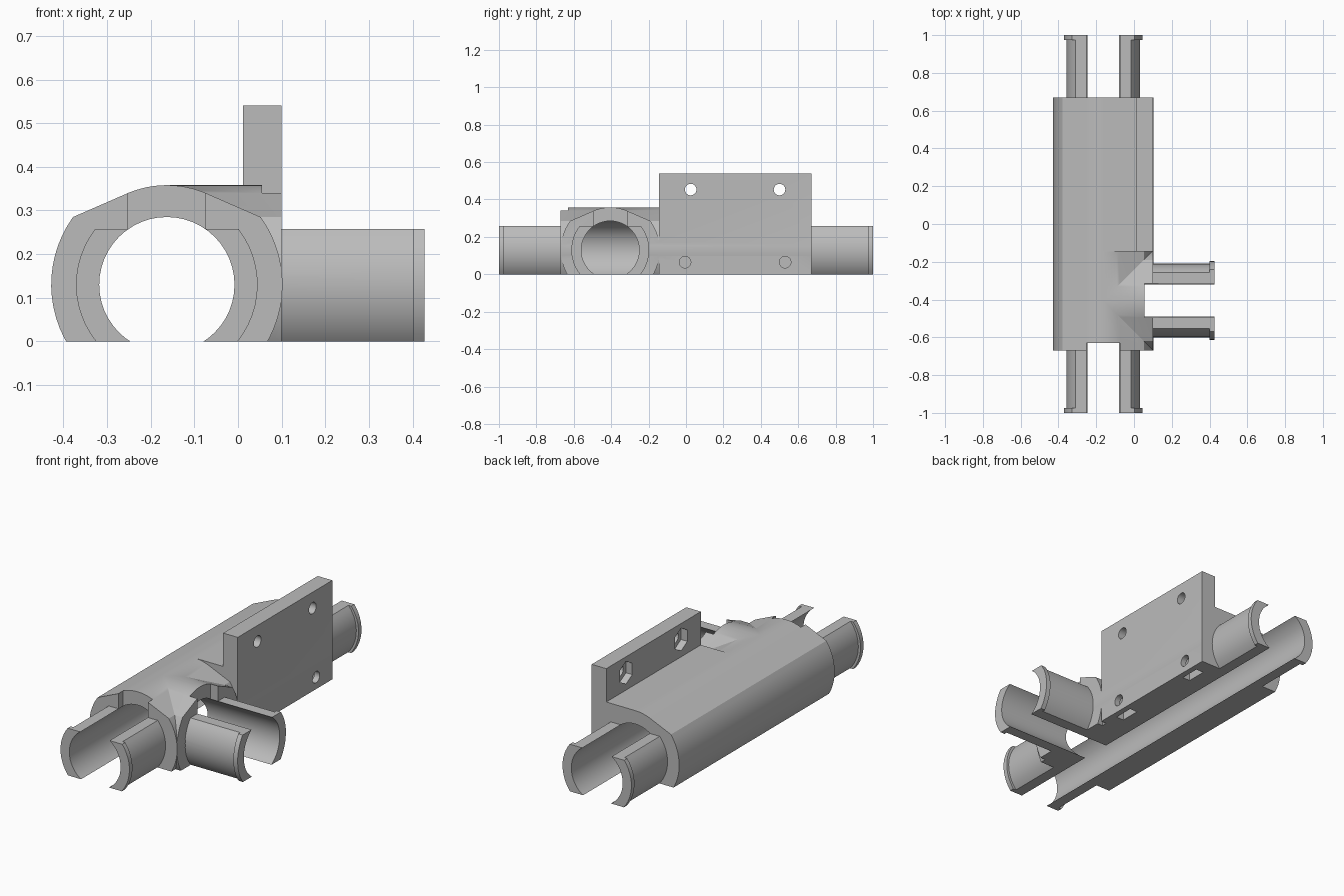
import bpy, math
from mathutils import Matrix

old = bpy.data.objects.get("Cube")
if old:
    bpy.data.objects.remove(old, do_unlink=True)

CX, CY, CZ = -0.163, -0.405, 0.13     # main axis x, branch axis y, axis height
BODY, CROWN, BORE = 0.265, 0.228, 0.155
SPIGOT, LIP, CLIP = 0.195, 0.208, 0.257
END, FACE = 0.67, 0.10                # body end in y, flat side in x

grey = bpy.data.materials.new("plain grey")
grey.use_nodes = True
colour = (0.5, 0.5, 0.5, 1)
grey.diffuse_color = colour
grey.node_tree.nodes["Principled BSDF"].inputs["Base Color"].default_value = colour


def arc(r, a0, a1, n):
    return [(r * math.cos(math.radians(a0 + (a1 - a0) * i / n)),
             r * math.sin(math.radians(a0 + (a1 - a0) * i / n))) for i in range(n + 1)]


def prism(name, profile, start, end, matrix=None):
    """Extrude an (x, z) profile along y from start to end."""
    n = len(profile)
    verts = [(x, y, z) for y in (start, end) for x, z in profile]
    faces = [tuple(range(n)), tuple(reversed(range(n, 2 * n)))]
    faces += [(i, i + n, (i + 1) % n + n, (i + 1) % n) for i in range(n)]
    mesh = bpy.data.meshes.new(name)
    mesh.from_pydata(verts, [], faces)
    if matrix:
        mesh.transform(matrix)
    mesh.materials.append(grey)
    obj = bpy.data.objects.new(name, mesh)
    bpy.context.scene.collection.objects.link(obj)
    return obj


def box(name, x0, x1, y0, y1, z0, z1):
    return prism(name, [(x0, z0), (x1, z0), (x1, z1), (x0, z1)], y0, y1)


def combine(target, tool, operation):
    mod = target.modifiers.new(operation.title(), "BOOLEAN")
    mod.operation, mod.solver, mod.object = operation, "EXACT", tool
    bpy.context.view_layer.update()
    graph = bpy.context.evaluated_depsgraph_get()
    mesh = bpy.data.meshes.new_from_object(target.evaluated_get(graph))
    target.modifiers.clear()
    target.data = mesh
    bpy.data.objects.remove(tool, do_unlink=True)


# Cross-sections around a pipe axis
shoulder = math.degrees(math.atan2(0.155, 0.215))
crown = math.degrees(math.atan2(0.21, 0.088))
body_section = arc(BODY, -180 - shoulder, shoulder, 48) + arc(CROWN, crown, 180 - crown, 12)
bore_section = arc(BORE, 0, 352.5, 47)


def spigot_section(r):
    a = math.degrees(math.asin((CLIP - CZ) / r))
    return arc(r, -180 - a, a, 40)


# Axis frames: the main pipe follows y, the branch follows +x
main_axis = Matrix.Translation((CX, 0, CZ))
branch_axis = Matrix.Translation((0, CY, CZ)) @ Matrix.Rotation(-math.pi / 2, 4, "Z")

# Main body, backing plate with flat shoulder, and side branch
bracket = prism("pipe_tee_bracket", body_section, -END, END, main_axis)
plate = [(CX, -0.05), (FACE, -0.05), (FACE, 0.54), (0.012, 0.54),
         (0.012, CZ + CROWN), (CX, CZ + CROWN)]
combine(bracket, prism("mounting_plate", plate, -0.145, END), "UNION")
combine(bracket, prism("branch_body", body_section, CX, FACE, branch_axis), "UNION")

# Spigots with end lips
for axis, root, tip in ((main_axis, -0.6, -1.0), (main_axis, 0.6, 1.0),
                        (branch_axis, 0.06, 0.427)):
    s = math.copysign(1, tip)
    for name, r, a, b in (("spigot", SPIGOT, root, tip - 0.01 * s),
                          ("spigot_lip", LIP, tip - 0.026 * s, tip)):
        combine(bracket, prism(name, spigot_section(r), min(a, b), max(a, b), axis), "UNION")

# Bores, clip notches at the body mouths, and the flat underside
cutters = [
    prism("main_bore", bore_section, -1.1, 1.1, main_axis),
    prism("branch_bore", bore_section, CX, 0.6, branch_axis),
    box("front_notch", CX - 0.089, CX + 0.089, -0.7, -0.63, CZ, 0.5),
    box("branch_notch", 0.055, 0.13, CY - 0.089, CY + 0.089, CZ, 0.5),
    box("underside", -1, 1, -1.2, 1.2, -0.5, 0),
]

# Screw holes with hexagonal pockets above and nut slots below
across = Matrix.Rotation(-math.pi / 2, 4, "Z")
hexagon = arc(0.062, 30, 330, 5)
circle = arc(0.031, 0, 345, 23)
for y in (0.025, 0.50):
    at = Matrix.Translation((0, y, 0.453)) @ across
    cutters.append(prism("upper_hole", circle, -0.05, 0.2, at))
    cutters.append(prism("hex_pocket", hexagon, -0.05, 0.05, at))
for y in (-0.005, 0.53):
    at = Matrix.Translation((0, y, 0.065)) @ across
    cutters.append(prism("lower_hole", circle, 0.04, 0.2, at))
    cutters.append(box("nut_slot", 0.022, 0.068, y - 0.055, y + 0.055, -0.1, 0.125))
for cutter in cutters:
    combine(bracket, cutter, "DIFFERENCE")

# Smooth pipes, crisp edges
bpy.ops.object.select_all(action="DESELECT")
bracket.select_set(True)
bpy.context.view_layer.objects.active = bracket
bpy.ops.object.shade_smooth_by_angle(angle=math.radians(25))
